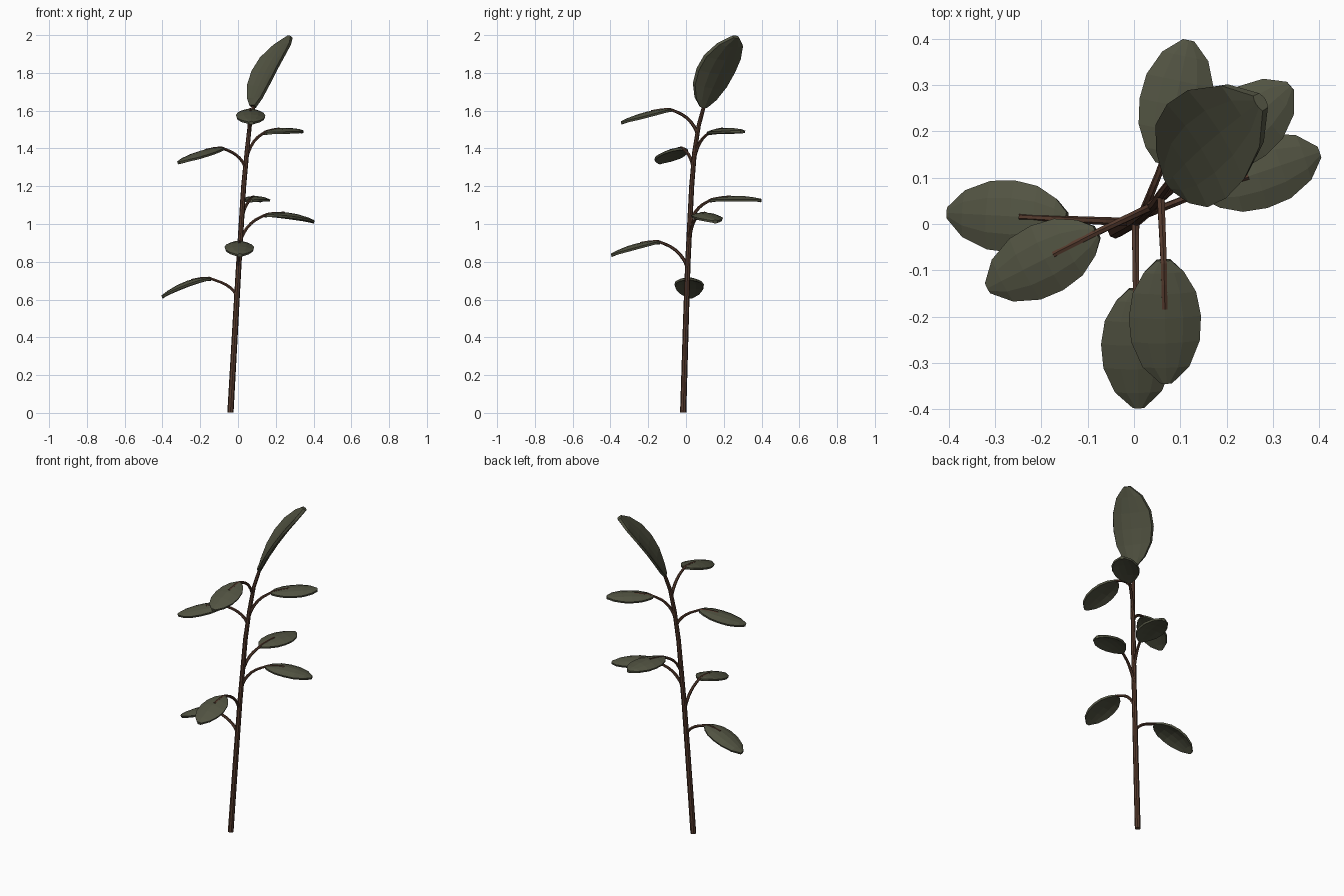
import bpy, bmesh, math
from mathutils import Vector
from mathutils.geometry import interpolate_bezier

if "Cube" in bpy.data.objects:
    bpy.data.objects.remove(bpy.data.objects["Cube"])

def material(name, col):
    m = bpy.data.materials.new(name)
    m.diffuse_color = (*col, 1)
    m.use_nodes = True
    m.node_tree.nodes["Principled BSDF"].inputs["Base Color"].default_value = m.diffuse_color
    return m

GREEN = material("leaf_green", (0.085, 0.088, 0.055))
BROWN = material("bark_brown", (0.09, 0.042, 0.026))

def finish(name, bm, mat):
    bmesh.ops.recalc_face_normals(bm, faces=bm.faces)
    me = bpy.data.meshes.new(name)
    bm.to_mesh(me)
    bm.free()
    me.materials.append(mat)
    ob = bpy.data.objects.new(name, me)
    bpy.context.collection.objects.link(ob)
    return ob

def tube(name, pts, r0, r1, sides=6):
    bm = bmesh.new()
    rings = []
    n = len(pts)
    for i, p in enumerate(pts):
        d = (pts[min(i + 1, n - 1)] - pts[max(i - 1, 0)]).normalized()
        ref = Vector((0, 1, 0)) if abs(d.y) < 0.7 else Vector((1, 0, 0))
        if rings:
            ref = u
        u = (ref - d * ref.dot(d)).normalized()
        v = d.cross(u)
        r = r0 + (r1 - r0) * i / (n - 1)
        rings.append([bm.verts.new(p + r * (u * math.cos(a) + v * math.sin(a)))
                      for a in (2 * math.pi * k / sides for k in range(sides))])
    for a, b in zip(rings, rings[1:]):
        for k in range(sides):
            j = (k + 1) % sides
            bm.faces.new((a[k], a[j], b[j], b[k]))
    bm.faces.new(rings[0])
    bm.faces.new(rings[-1])
    return finish(name, bm, BROWN)

def along(b, m, t, s):
    # quadratic through base, middle and tip
    return b * (2 * (s - .5) * (s - 1)) + m * (4 * s * (1 - s)) + t * (2 * s * (s - .5))

OUTLINE = [(0, .2), (.1, .56), (.27, .88), (.47, 1), (.67, .95), (.87, .65), (1, .16)]

def leaf(name, b, m, t, half, side, thick=0.019, droop=.016):
    # lens-like blade: faceted top and bottom joined by a thin rim, edges drooping
    bm = bmesh.new()
    normal = (t - b).cross(side).normalized()
    if normal.z < 0:
        normal = -normal
    across = (-1, -.5, 0, .5, 1)
    layers = []
    for sign in (1, -1):
        rows = []
        for s, w in OUTLINE:
            c = along(b, m, t, s)
            rows.append([bm.verts.new(c + side * (q * w * half * (1 if sign > 0 else .94))
                         + normal * (sign * thick * (.5 - .2 * q * q) - droop * (q * w) ** 2))
                         for q in across])
        layers.append(rows)
        for r, q in zip(rows, rows[1:]):
            for k in range(4):
                bm.faces.new((r[k], r[k + 1], q[k + 1], q[k]))
    loops = [R[0] + [r[-1] for r in R[1:-1]] + R[-1][::-1] + [r[0] for r in R[-2:0:-1]]
             for R in layers]
    n = len(loops[0])
    for i in range(n):
        j = (i + 1) % n
        bm.faces.new((loops[0][i], loops[0][j], loops[1][j], loops[1][i]))
    return finish(name, bm, GREEN)

# main stem, its tip lying on the underside of the top leaf
STEM_POINTS = [(-.04, -.015, .002), (-.012, 0, .5), (.005, .01, .8), (.03, .03, 1.2),
               (.047, .045, 1.38), (.062, .067, 1.52), (.082, .094, 1.62), (.114, .127, 1.705)]
STEM = [Vector(p) for p in STEM_POINTS]
tube("stem", STEM, .0165, .009, 8)

def stem_at(z):
    for a, b in zip(STEM, STEM[1:]):
        if a.z <= z <= b.z:
            return a.lerp(b, (z - a.z) / (b.z - a.z))

# side leaves: stem height, base xy, tip xy, heights of base, middle, tip
LEAVES = [
    (.62, (-.145, .01), (-.402, .024), (.708, .688, .613)),
    (.77, (.004, -.14), (.01, -.396), (.902, .886, .834)),
    (.91, (.145, .068), (.4, .155), (1.044, 1.050, 1.012)),
    (1.0, (.062, .13), (.118, .397), (1.123, 1.140, 1.124)),
    (1.30, (-.08, -.018), (-.315, -.138), (1.398, 1.378, 1.325)),
    (1.48, (.064, -.078), (.07, -.343), (1.602, 1.584, 1.535)),
    (1.34, (.14, .125), (.338, .298), (1.480, 1.500, 1.489)),
]
UP = Vector((0, 0, 1))
for i, (z, bxy, txy, h) in enumerate(LEAVES, 1):
    b = Vector((*bxy, h[0]))
    t = Vector((*txy, h[2]))
    m = (b + t) / 2
    m.z = h[1]
    side = (t - b).cross(UP).normalized()
    leaf(f"leaf_{i}", b, m, t, .078, side)
    # stalk curving out of the stem and running onto the blade
    s = stem_at(z)
    out = b - s
    out.z = 0
    lift = UP * .006
    curve = interpolate_bezier(s, s + out * .2 + UP * (b.z - z) * .6,
                               b - out * .4 - UP * .012, b, 7)
    pts = list(curve[:-1]) + [along(b, m, t, q) + lift for q in (0.03, .2, .4)]
    tube(f"leaf_stalk_{i}", pts, .0095, .0068)

# large leaf at the top, its edges curling away from the stem side
b, m, t = Vector((.08, .092, 1.622)), Vector((.161, .174, 1.812)), Vector((.274, .264, 1.99))
axis = (t - b).normalized()
side = Vector((.5, -.87, 0))
side = (side - axis * side.dot(axis) * .6).normalized()
leaf("top_leaf", b, m, t, .12, side, .028, -.02)
